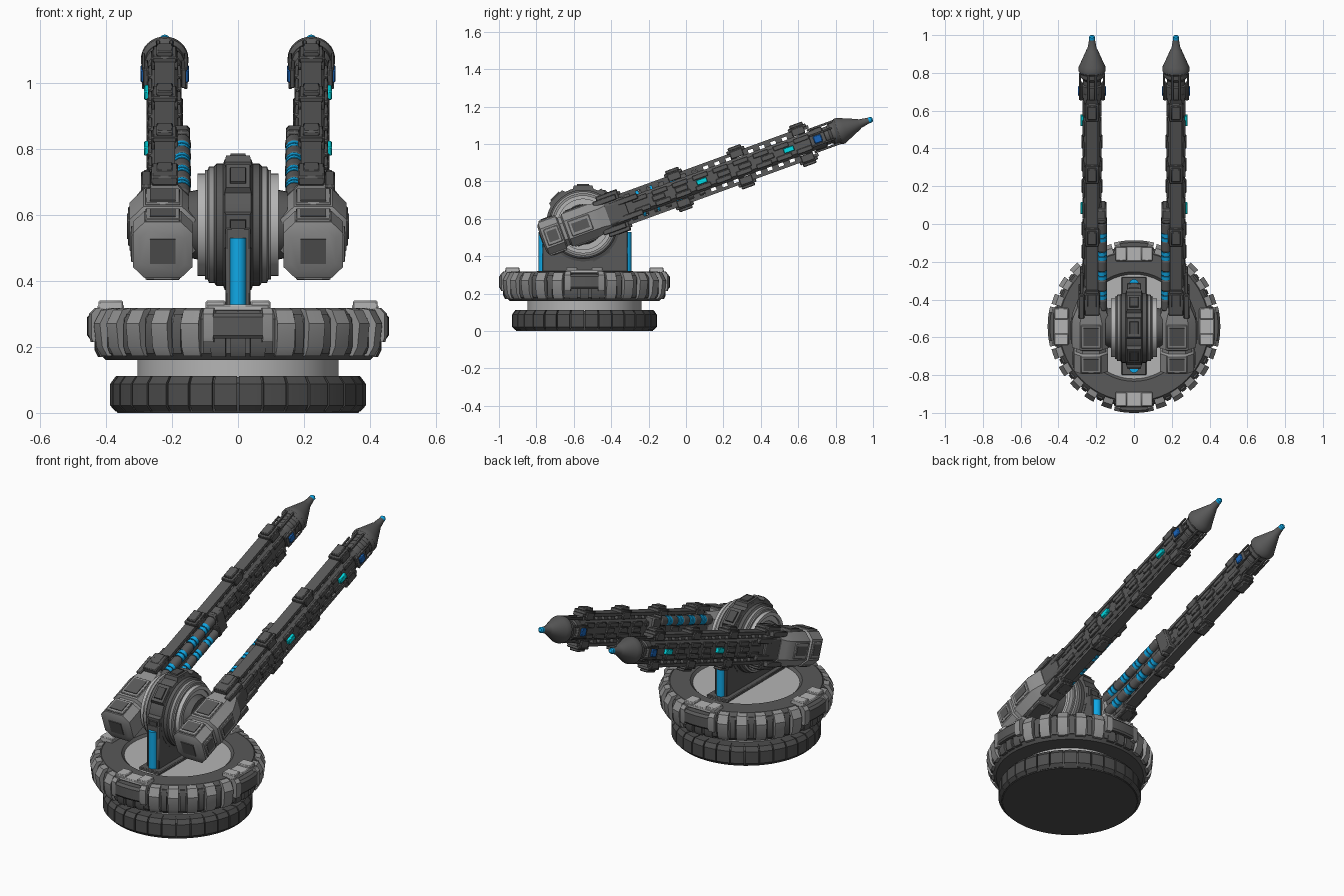
import bpy, bmesh, math
from mathutils import Matrix, Vector

if "Cube" in bpy.data.objects:
    bpy.data.objects.remove(bpy.data.objects["Cube"])

def material(name, r, g, b):
    m = bpy.data.materials.new(name)
    m.diffuse_color = (r, g, b, 1)
    m.use_nodes = True
    m.node_tree.nodes["Principled BSDF"].inputs["Base Color"].default_value = m.diffuse_color
    return m

LIGHT = material("light grey", .46, .46, .46)
MID = material("mid grey", .29, .29, .29)
DARK = material("dark grey", .1, .1, .1)
BLACK = material("charcoal", .075, .075, .075)
BLUE = material("bright blue", .005, .41, .83)
CYAN = material("cyan", .0, .75, .82)
DEEP = material("deep blue", .01, .13, .5)

T, R = Matrix.Translation, Matrix.Rotation
I = Matrix.Identity(4)
BASE = T((0, -.543, 0))
PIVOT = T((0, -.55, .57))
ARM = PIVOT @ R(math.radians(20), 4, 'X')      # local y runs along the barrel
WHEEL = PIVOT @ R(math.pi / 2, 4, 'Y')         # local z runs along world x
CX = .222                                      # barrel centre line

class Part:
    """Collects simple solids into one object."""
    def __init__(self, name, mat, M=I):
        self.name, self.mat, self.M, self.bm = name, mat, M, bmesh.new()

    def loops(self, rings, M, closed=False):
        bm = self.bm
        vs = [[bm.verts.new(self.M @ M @ Vector(p)) for p in ring] for ring in rings]
        n, k = len(vs), len(vs[0])
        for i in range(n if closed else n - 1):
            a, b = vs[i], vs[(i + 1) % n]
            for j in range(k):
                bm.faces.new((a[j], a[(j + 1) % k], b[(j + 1) % k], b[j]))
        if not closed:
            bm.faces.new(vs[0])
            bm.faces.new(vs[-1])
        return self

    def box(self, c, s, M=I, top=1.0):
        x, y, z = (v / 2 for v in s)
        def ring(zz, t):
            return [(c[0] + a * x * t, c[1] + b * y * t, c[2] + zz)
                    for a, b in ((-1, -1), (1, -1), (1, 1), (-1, 1))]
        return self.loops([ring(-z, 1), ring(z, top)], M)

    def lathe(self, prof, M=I, n=48, a0=0, a1=360):
        full = a1 - a0 >= 360
        count = n if full else n + 1
        rings = []
        for i in range(count):
            a = math.radians(a0 + (a1 - a0) * i / n)
            rings.append([(r * math.cos(a), r * math.sin(a), z) for r, z in prof])
        return self.loops(rings, M, full)

    def loft(self, sections, cx=0, cw=0):
        rings = []
        for u, w, h, c in sections:
            pts = [(w, h - c), (w - c, h), (c - w, h), (-w, h - c),
                   (-w, c - h), (c - w, -h), (w - c, -h), (w, c - h)]
            rings.append([(cx + x, u, cw + z) for x, z in pts])
        return self.loops(rings, I)

    def done(self, mirror=False, bevel=0):
        bm = self.bm
        bmesh.ops.remove_doubles(bm, verts=bm.verts, dist=1e-5)
        bmesh.ops.recalc_face_normals(bm, faces=bm.faces)
        me = bpy.data.meshes.new(self.name)
        bm.to_mesh(me)
        bm.free()
        me.materials.append(self.mat)
        me.shade_smooth()
        me.set_sharp_from_angle(angle=math.radians(30))
        ob = bpy.data.objects.new(self.name, me)
        bpy.context.collection.objects.link(ob)
        if bevel:
            b = ob.modifiers.new("bevel", 'BEVEL')
            b.width, b.segments = bevel, 1
        if mirror:
            ob.modifiers.new("mirror", 'MIRROR')

def spin(deg):
    return R(math.radians(deg), 4, 'Z')

# Foot ring: core plus segmented tyre
Part("foot_core", BLACK, BASE).lathe([(0, 0), (.365, 0), (.375, .02), (.375, .09), (.36, .108), (0, .108)], n=64).done()
p = Part("foot_segments", BLACK, BASE)
for i in range(32):
    p.lathe([(.33, .004), (.37, .004), (.387, .022), (.387, .088), (.37, .111), (.33, .111)],
            n=2, a0=i * 11.25 + .5, a1=i * 11.25 + 10.75)
p.done()
Part("neck", LIGHT, BASE).lathe([(0, .1), (.305, .1), (.305, .17), (0, .17)], n=64).done()

# Rotating turntable
Part("turntable_ring", DARK, BASE).lathe([(.27, .16), (.40, .16), (.42, .18), (.425, .285), (.395, .318), (.29, .318), (.27, .30)], n=72).done()
Part("turntable_disc", LIGHT, BASE).lathe([(0, .165), (.28, .165), (.28, .306), (0, .306)], n=64).done()
teeth, bars = Part("turntable_teeth", MID, BASE), Part("turntable_bars", DARK, BASE)
plates, caps = Part("bracket_plates", LIGHT, BASE), Part("bracket_ends", MID, BASE)
for q in range(4):
    for k in range(-2, 3):
        a = q * 90 + 45 + k * 13
        teeth.lathe([(.40, .172), (.428, .172), (.445, .2), (.453, .27), (.43, .312), (.40, .318)],
                    n=2, a0=a - 3.6, a1=a + 3.6)
    for k in range(6):
        a = q * 90 + 45 + (k - 2.5) * 13
        bars.lathe([(.41, .18), (.425, .18), (.432, .2), (.432, .27), (.42, .30), (.41, .30)],
                   n=1, a0=a - 1.8, a1=a + 1.8)
    m = spin(q * 90)
    bars.lathe([(.41, .225), (.45, .225), (.457, .235), (.457, .29), (.445, .303), (.41, .303)],
               n=6, a0=q * 90 - 9.5, a1=q * 90 + 9.5)
    for a in (-8, 0, 8):
        bars.lathe([(.41, .17), (.425, .17), (.435, .19), (.435, .23), (.41, .23)], n=1, a0=q * 90 + a - 3, a1=q * 90 + a + 3)
    for s in (-1, 1):
        caps.lathe([(.40, .215), (.452, .215), (.457, .23), (.457, .3), (.44, .318), (.40, .318)],
                   n=2, a0=q * 90 + s * 11.5 - 2, a1=q * 90 + s * 11.5 + 2)
        plates.box((.385, s * .068, .325), (.075, .06, .03), m)
    plates.box((.385, 0, .318), (.08, .19, .02), m)
teeth.done()
bars.done()
caps.done()
plates.done(bevel=.004)

# Pedestal with blue end strips
Part("pedestal", DARK).box((0, -.54, .43), (.076, .455, .26)).box((0, -.54, .312), (.13, .52, .018)).done(bevel=.004)
p = Part("pedestal_strips", BLUE)
for y in (-.763, -.317):
    p.lathe([(0, .315), (.025, .315), (.025, .53), (0, .53)], T((0, y, 0)), n=20)
p.done()

# Central pivot wheel
Part("wheel_core", DARK, WHEEL).lathe([(0, -.078), (.17, -.078), (.185, -.065), (.185, -.045), (.198, -.04), (.198, .04),
                                       (.185, .045), (.185, .065), (.17, .078), (0, .078)], n=48).done()
for s, side in ((1, "right"), (-1, "left")):
    Part("wheel_step_" + side, MID, WHEEL).lathe([(0, s * .07), (.176, s * .07), (.176, s * .088), (.166, s * .092),
                                                  (.166, s * .1), (0, s * .1)], n=48).done()
    Part("wheel_flange_" + side, LIGHT, WHEEL).lathe([(0, s * .098), (.155, s * .1), (.155, s * .122), (.135, s * .122),
                                                      (.135, s * .112), (0, s * .112)], n=48).done()
    Part("wheel_axle_" + side, DARK, WHEEL).lathe([(0, s * .1), (.11, s * .1), (.1, s * .15), (0, s * .15)], n=32).done()
clamps, pads = Part("wheel_clamps", DARK, PIVOT), Part("wheel_clamp_pads", BLACK, PIVOT)
for a in (-150, -90, -40, 0, 45, 95):
    m = R(math.radians(a), 4, 'X')
    clamps.box((0, 0, .196), (.085, .115, .026), m, .85)
    pads.box((0, 0, .209), (.05, .07, .014), m, .9)
clamps.done()
pads.done()

# Breech blocks
Part("breech", MID, ARM).loft([(-.235, .068, .066, .025), (-.225, .09, .09, .035), (-.125, .09, .09, .035), (-.118, .08, .08, .035),
                               (-.1, .08, .08, .035), (-.092, .1, .092, .042), (.06, .1, .092, .042), (.1, .085, .085, .035),
                               (.14, .07, .085, .03)], .228).done(True)
trim = Part("breech_trim", MID, ARM)
panels = Part("breech_panels", DARK, ARM)
panels.box((.228, -.236, 0), (.078, .006, .078))
for u, l in ((-.172, .075), (-.015, .11)):
    for s in (-1, 1):
        trim.box((.228, u, s * .093), (.105, l + .02, .012))
        panels.box((.228, u, s * .1), (.078, l - .01, .006))
trim.box((.319, -.172, 0), (.01, .08, .09)).box((.328, -.015, 0), (.01, .12, .085))
panels.box((.3235, -.172, 0), (.005, .055, .06)).box((.333, -.015, 0), (.005, .09, .05))
trim.done(True, .003)
panels.done(True)
p = Part("breech_cheeks", DARK, ARM).loft([(.13, .068, .082, .03), (.25, .052, .066, .02)], .228)
for s in (-1, 1):
    p.box((CX + .054, .21, s * .045), (.02, .23, .03)).box((CX + .056, .15, s * .08), (.03, .13, .03))
    p.box((CX, .17, s * .1), (.08, .12, .03))
p.done(True, .004)

# Barrel: core, rails with open gaps, side plates
Part("barrel_core", DARK, ARM).loft([(.15, .045, .053, .018), (1.33, .045, .053, .018)], CX).done(True)
rails, ribs = Part("barrel_rails", DARK, ARM), Part("barrel_side_plates", DARK, ARM)
clips, clip_caps = Part("rail_clips", DARK, ARM), Part("rail_clip_caps", DARK, ARM)
for s in (-1, 1):
    rails.box((CX, .75, s * .079), (.062, 1.12, .017))
    for i in range(17):
        rails.box((CX, .24 + i * .064, s * .06), (.05, .036, .026))
    for u in (.195, .545, .9, 1.25):
        clips.box((CX, u, s * .093), (.072, .1, .018))
        clip_caps.box((CX, u, s * .108), (.05, .075, .018))
        for v in (-1, 1):
            clips.box((CX + v * .035, u, s * .075), (.012, .07, .04))
    for v in (-1, 1):
        for i in range(9):
            ribs.box((CX + v * .044, .33 + i * .115, s * .03), (.014, .085, .026))
for v in (-1, 1):
    for u in (.43, .56, .8, .92, 1.05):
        ribs.box((CX + v * .046, u, 0), (.018, .07, .028))
rails.done(True)
ribs.done(True, .003)
clips.done(True, .003)
clip_caps.done(True, .004)
p = Part("side_lights", CYAN, ARM)
for u in (.675, 1.17):
    p.box((CX + .052, u, 0), (.02, .058, .028))
p.done(True, .003)

# Paired recoil cylinders with blue bands on the inner side
tubes, bands = Part("recoil_cylinders", DARK, ARM), Part("recoil_bands", BLUE, ARM)
for w in (-.045, .045):
    m = T((.17, 0, w)) @ R(-math.pi / 2, 4, 'X')
    tubes.lathe([(0, .1), (.02, .1), (.02, .63), (0, .63)], m, 16)
    for u in (.15, .26, .37, .48, .58):
        tubes.lathe([(0, u - .033), (.021, u - .033), (.027, u - .024), (.027, u + .024), (.021, u + .033), (0, u + .033)], m, 16)
    for u in (.205, .315, .425, .53):
        for d in (-.0125, .0125):
            bands.lathe([(0, u + d - .0095), (.026, u + d - .0095), (.026, u + d + .0095), (0, u + d + .0095)], m, 16)
tubes.done(True)
bands.done(True)
Part("recoil_end_block", DARK, ARM).box((.178, .655, 0), (.064, .075, .14)).box((.172, .625, 0), (.05, .03, .155)).done(True, .008)

# Muzzle: collar, cone and blue tip
MUZ = ARM @ T((CX, 0, 0)) @ R(-math.pi / 2, 4, 'X')
Part("muzzle_collar", DARK, MUZ).lathe([(0, 1.3), (.052, 1.3), (.056, 1.31), (.056, 1.37), (.048, 1.375), (.048, 1.4),
                                        (.06, 1.415), (.06, 1.45), (0, 1.45)], n=32).done(True)
Part("muzzle_cone", DARK, MUZ).lathe([(0, 1.435), (.062, 1.435), (.072, 1.45), (.072, 1.468), (.064, 1.485), (.028, 1.57),
                                      (.024, 1.575), (.015, 1.627), (0, 1.627)], n=32).done(True)
Part("muzzle_tip", BLUE, MUZ).lathe([(0, 1.61), (.0155, 1.622), (.0155, 1.64), (.009, 1.647), (0, 1.647)], n=20).done(True)
p, q = Part("muzzle_brackets", DARK, ARM), Part("muzzle_lights", DEEP, ARM)
for v in (-1, 1):
    p.box((CX + v * .058, 1.335, 0), (.014, .085, .06))
    for s in (-1, 1):
        p.box((CX + v * .064, 1.36, s * .03), (.01, .13, .01))
        p.box((CX + v * .02, 1.37, s * .062), (.012, .15, .012))
    q.box((CX + v * .066, 1.335, 0), (.016, .045, .042))
p.done(True, .002)
q.done(True, .004)
